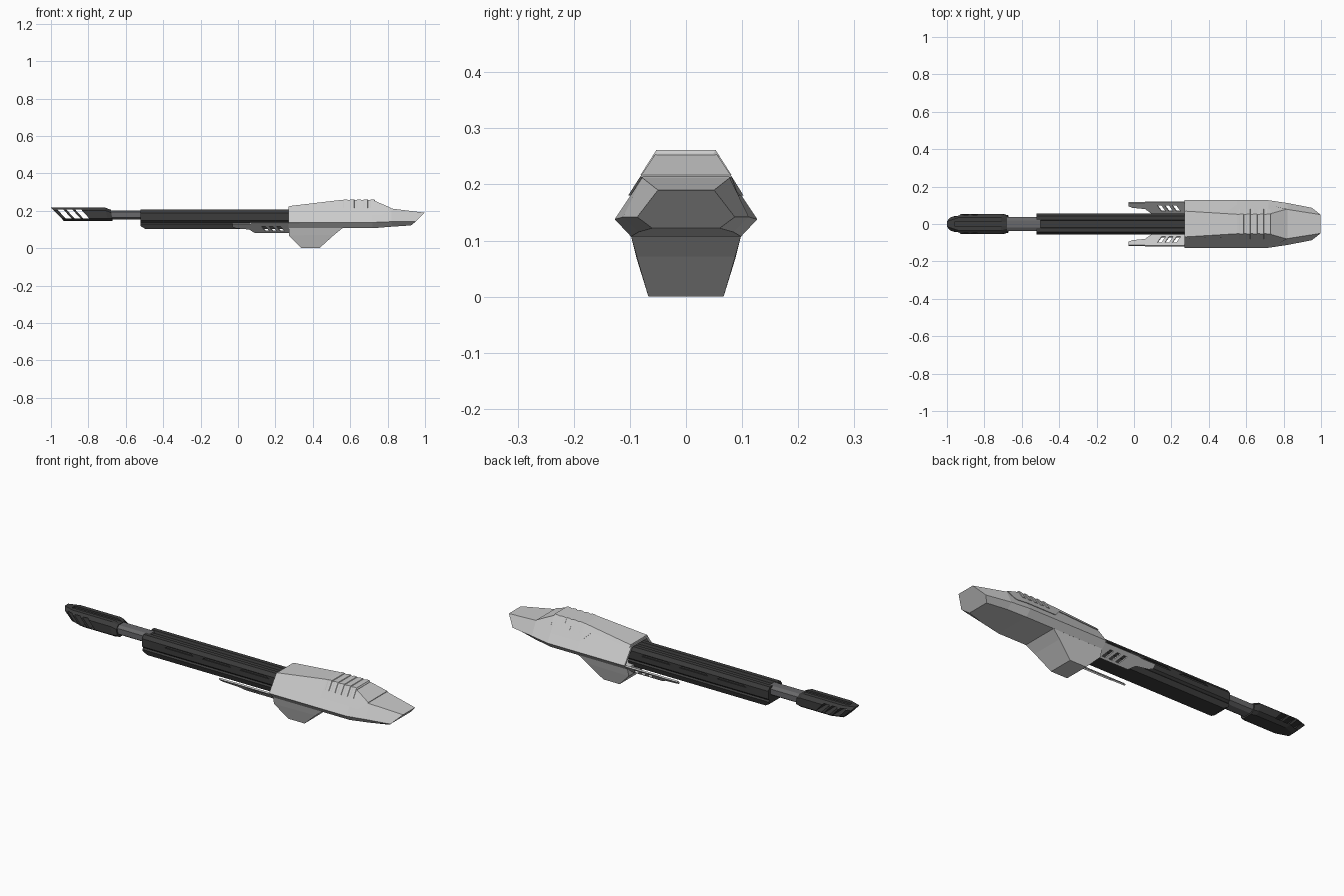
import bpy, bmesh
from mathutils import Vector

if "Cube" in bpy.data.objects:
    bpy.data.objects.remove(bpy.data.objects["Cube"])

dark = bpy.data.materials.new("dark_metal")
dark.diffuse_color = (0.045, 0.045, 0.045, 1)
dark.use_nodes = True
dark.node_tree.nodes["Principled BSDF"].inputs["Base Color"].default_value = dark.diffuse_color
mid = bpy.data.materials.new("mid_metal")
mid.diffuse_color = (0.14, 0.14, 0.145, 1)
mid.use_nodes = True
mid.node_tree.nodes["Principled BSDF"].inputs["Base Color"].default_value = mid.diffuse_color


def loft(name, rings, mat=None):
    """Skin a list of equal-length closed rings and cap both ends."""
    bm = bmesh.new()
    loops = [[bm.verts.new(p) for p in r] for r in rings]
    n = len(loops[0])
    for a, b in zip(loops, loops[1:]):
        for i in range(n):
            j = (i + 1) % n
            bm.faces.new((a[i], a[j], b[j], b[i]))
    bm.faces.new(loops[0])
    bm.faces.new(loops[-1])
    bmesh.ops.recalc_face_normals(bm, faces=bm.faces)
    me = bpy.data.meshes.new(name)
    bm.to_mesh(me)
    bm.free()
    ob = bpy.data.objects.new(name, me)
    bpy.context.collection.objects.link(ob)
    if mat:
        me.materials.append(mat)
    return ob


def sym(x, half):
    """Ring symmetric in y from (y, z) points; a point may carry its own x."""
    pts = [(p[2] if len(p) > 2 else x, p[0], p[1]) for p in half]
    return pts + [(a, -b, c) for a, b, c in reversed(pts)]


def prism(name, prof, y0, y1, mat=None):
    """Extrude an (x, z) outline along y."""
    return loft(name, [[(x, y, z) for x, z in prof] for y in (y0, y1)], mat)


def boolean(ob, cutter, op='DIFFERENCE'):
    m = ob.modifiers.new(op.lower(), 'BOOLEAN')
    m.operation, m.object, m.solver = op, cutter, 'EXACT'
    bpy.context.view_layer.objects.active = ob
    bpy.ops.object.modifier_apply(modifier=m.name)
    bpy.data.objects.remove(cutter)


# Faceted housing; the cover is a slightly larger copy trimmed to the panel line
def housing_rings(d, hollow):
    secs = [
        (0.27, [(0.066, 0.222), (0.127, 0.138), (0.098, 0.107)]),
        (0.55, [(0.049, 0.255), (0.127, 0.138), (0.098, 0.107)]),
        (0.72, [(0.049, 0.255), (0.127, 0.138), (0.098, 0.107)]),
        (0.82, [(0.078, 0.212), (0.112, 0.142), (0.085, 0.115)]),
        (0.99, [(0.05, 0.19, 0.998), (0.087, 0.142, 0.95), (0.06, 0.122, 0.925)])]
    rings = []
    if hollow:
        inner = [(0.058, 0.212), (0.114, 0.139), (0.093, 0.115)]
        rings = [sym(0.34, inner), sym(0.27, inner)]
    for x, half in secs:
        rings.append(sym(x, [(p[0] + d, p[1] + d * (1 if i == 0 else 0), *p[2:])
                             for i, p in enumerate(half)]))
    return rings


loft("housing", housing_rings(0, True))
cover = loft("housing_cover", housing_rings(0.003, False))
trim = prism("trim", [(0.275, 0.214), (0.5, 0.231), (0.55, 0.18), (0.77, 0.18),
                      (0.815, 0.213), (0.815, 0.3), (0.275, 0.3)], -0.3, 0.3)
boolean(cover, trim, 'INTERSECT')

# Louvres wrapped over the crown
for i in range(5):
    x = 0.555 + i * 0.036
    low = [(0.049, 0.255), (0.077, 0.213), (0.05, 0.213)]
    high = [(0.053, 0.261), (0.081, 0.217), (0.05, 0.213)]
    loft(f"louvre_{i + 1}", [sym(x, low), sym(x + 0.012, high), sym(x + 0.03, high),
                             sym(x + 0.034, low)])

# Tapered keel below the housing
loft("keel", [
    [(0.272, -0.098, 0.108), (0.56, -0.098, 0.108), (0.56, 0.098, 0.108), (0.272, 0.098, 0.108)],
    [(0.272, -0.088, 0.068), (0.515, -0.088, 0.072), (0.515, 0.088, 0.072), (0.272, 0.088, 0.068)],
    [(0.34, -0.067, 0), (0.435, -0.067, 0), (0.435, 0.067, 0), (0.34, 0.067, 0)]])

# Main barrel with a groove along the top
body = [(0.018, 0.193), (0.022, 0.206), (0.044, 0.206), (0.057, 0.188), (0.057, 0.147),
        (0.045, 0.135)]
barrel = loft("barrel_body", [sym(-0.52, body), sym(0.34, body)], dark)
for side in (-1, 1):
    for x in (-0.39, -0.17, 0.05):
        slot = prism("slot", [(x, 0.174), (x + 0.02, 0.184), (x + 0.15, 0.184), (x + 0.17, 0.174)],
                     side * 0.051, side * 0.07)
        boolean(barrel, slot)

# Lower rail with bevelled front end
loft("barrel_lower_rail", [
    sym(-0.52, [(0.046, 0.138), (0.054, 0.13), (0.05, 0.118), (0.025, 0.118)]),
    sym(-0.495, [(0.046, 0.138), (0.054, 0.13), (0.045, 0.103), (0.02, 0.103)]),
    sym(0.30, [(0.046, 0.138), (0.054, 0.13), (0.045, 0.103), (0.02, 0.103)])], dark)

# Inner barrel linking body and muzzle
tube = [(0.02, 0.203), (0.038, 0.193), (0.038, 0.165), (0.02, 0.153)]
loft("inner_barrel", [sym(-0.72, tube), sym(-0.5, tube)], mid)


# Muzzle: slanted tip, chamfered edges, slots right through
def muzzle_ring(xt, xb, w, zt, zb):
    pts = [(w - 0.02, zt), (w, zt - 0.016), (w, zb + 0.014), (w - 0.02, zb)]
    return sym(0, [(y, z, xt + (xb - xt) * (zt - z) / (zt - zb)) for y, z in pts])


muzzle = loft("muzzle", [
    muzzle_ring(-1.0, -0.93, 0.034, 0.217, 0.145),
    muzzle_ring(-0.94, -0.87, 0.054, 0.217, 0.145),
    muzzle_ring(-0.71, -0.695, 0.054, 0.217, 0.145),
    muzzle_ring(-0.68, -0.67, 0.046, 0.206, 0.145)], dark)
for x, w in ((-0.965, 0.032), (-0.917, 0.032), (-0.87, 0.032)):
    boolean(muzzle, prism("slot", [(x, 0.206), (x + w, 0.206), (x + w + 0.044, 0.158),
                                   (x + 0.044, 0.158)], -0.2, 0.2))
boolean(muzzle, prism("groove", [(-0.96, 0.208), (-0.6, 0.208), (-0.6, 0.24), (-0.96, 0.24)],
                      -0.012, 0.012))

# Tilted side prongs with three slanted slots each
for side, tag in ((-1, "front"), (1, "rear")):
    def tilted(name, outline, t0, t1):
        normal = Vector((0, 0.65, -0.76))
        rings = []
        for t in (t0, t1):
            ring = []
            for x, s in outline:
                p = Vector((x, 0.118 - 0.058 * s, 0.134 - 0.05 * s)) + normal * t
                ring.append((p.x, side * p.y, p.z))
            rings.append(ring)
        return loft(name, rings)

    prong = tilted(f"{tag}_prong", [(-0.03, 0.05), (0.05, 0.05), (0.07, 0), (0.33, 0), (0.33, 1),
                                    (0.09, 1), (0.06, 0.62), (-0.01, 0.5), (-0.03, 0.35)],
                   -0.004, 0.004)
    prong.data.materials.append(None)
    for x in (0.125, 0.165, 0.205):
        boolean(prong, tilted("slot", [(x, 0.3), (x + 0.022, 0.3), (x + 0.045, 0.85),
                                       (x + 0.023, 0.85)], -0.05, 0.05))
